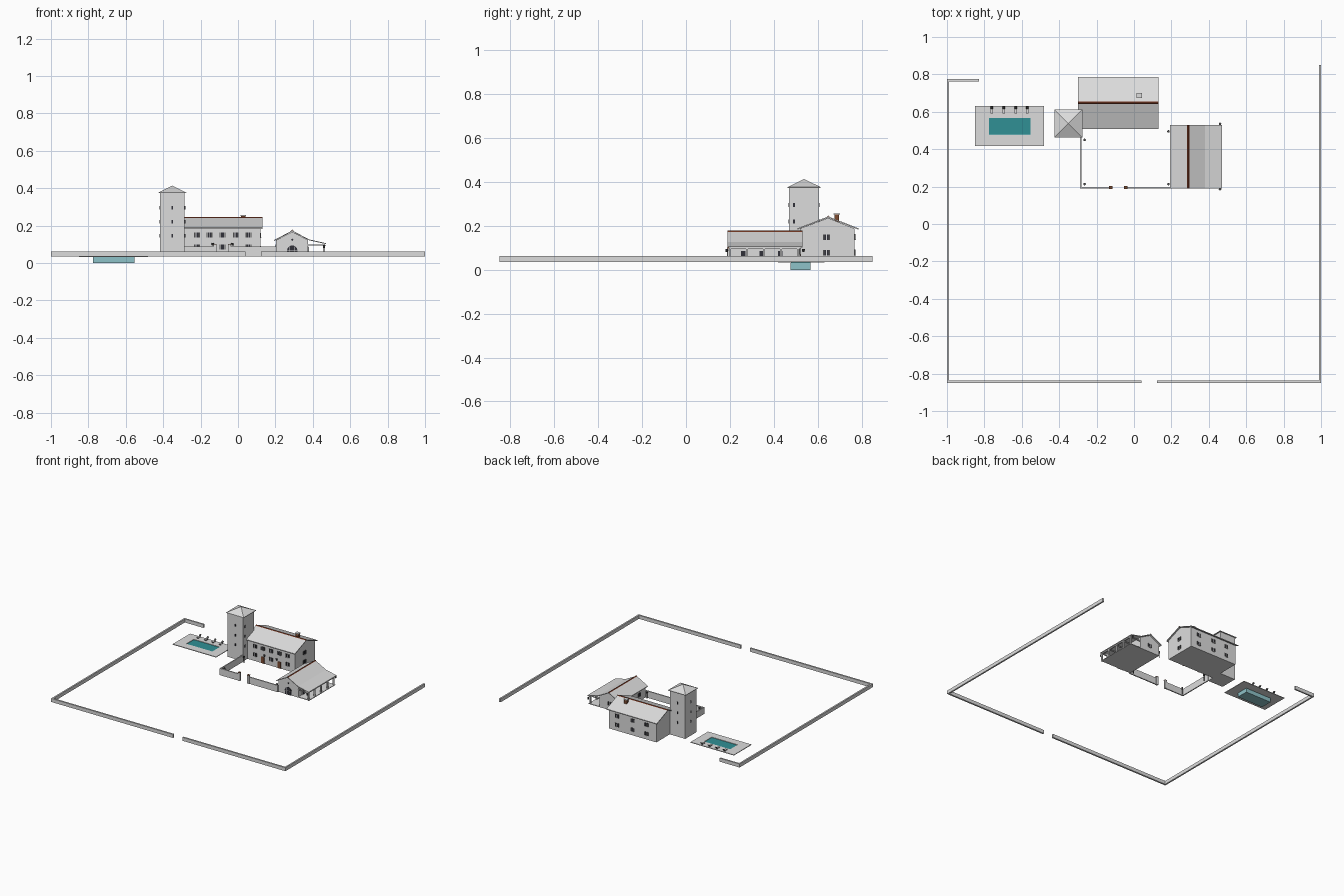
import bpy
import bmesh
import math
from mathutils import Vector

cube = bpy.data.objects.get("Cube")
if cube:
    bpy.data.objects.remove(cube, do_unlink=True)


def material(name, r, g, b):
    m = bpy.data.materials.new(name)
    m.use_nodes = True
    m.diffuse_color = (r, g, b, 1)
    m.node_tree.nodes["Principled BSDF"].inputs["Base Color"].default_value = (r, g, b, 1)
    return m


PLASTER = material("pale grey plaster", .72, .72, .72)
DARK = material("dark glass", .03, .03, .04)
WOOD = material("brown wood", .2, .07, .03)
TILE = material("red brown ridge tile", .16, .035, .015)
IRON = material("dark iron", .08, .08, .08)
WATER = material("teal water", .03, .28, .30)
BASIN = material("light teal basin", .27, .54, .58)

GROUND = .035


def finish(name, bm, mat):
    bmesh.ops.recalc_face_normals(bm, faces=bm.faces)
    mesh = bpy.data.meshes.new(name)
    bm.to_mesh(mesh)
    bm.free()
    mesh.materials.append(mat)
    ob = bpy.data.objects.new(name, mesh)
    bpy.context.collection.objects.link(ob)
    return ob


def boxes(name, mat, *extents):
    """Axis-aligned boxes given as (x0, x1, y0, y1, z0, z1), in one mesh."""
    bm = bmesh.new()
    for x0, x1, y0, y1, z0, z1 in extents:
        verts = bmesh.ops.create_cube(bm, size=1)["verts"]
        for v in verts:
            v.co = Vector((x1 if v.co.x > 0 else x0,
                           y1 if v.co.y > 0 else y0,
                           z1 if v.co.z > 0 else z0))
    return finish(name, bm, mat)


def prism(name, mat, profile, axis, start, end):
    """Extrude a (horizontal, z) profile along x or y."""
    bm = bmesh.new()
    place = (lambda h, z: (start, h, z)) if axis == "x" else (lambda h, z: (h, start, z))
    face = bm.faces.new([bm.verts.new(place(h, z)) for h, z in profile])
    moved = bmesh.ops.extrude_face_region(bm, geom=[face])["geom"]
    shift = Vector((end - start, 0, 0)) if axis == "x" else Vector((0, end - start, 0))
    bmesh.ops.translate(bm, vec=shift, verts=[v for v in moved if isinstance(v, bmesh.types.BMVert)])
    return finish(name, bm, mat)


def roof(name, line, axis, start, end, thick=.006):
    """A thin roof slab that follows a line of points."""
    under = [(h, z - thick) for h, z in reversed(line)]
    return prism(name, PLASTER, line + under, axis, start, end)


def plate(name, mat, side, plane, u, z, w, h, depth=.003):
    """A thin plate on a wall; u runs along the wall, z is the plate's middle."""
    out = depth if side in ("back", "left") else -depth
    a, b = sorted((plane - out / 2, plane + out))
    span = (u - w / 2, u + w / 2)
    ext = (*span, a, b) if side in ("front", "back") else (a, b, *span)
    return boxes(name, mat, (*ext, z - h / 2, z + h / 2))


def window(name, side, plane, u, z, w=.016, h=.026):
    plate(name + "_glass", DARK, side, plane, u, z, w, h)
    plate(name + "_mullion", PLASTER, side, plane, u, z, w * .15, h, .004)
    plate(name + "_sill", PLASTER, side, plane, u, z - h / 2 - .001, w * 1.4, .003, .006)
    for s in (-1, 1):
        plate(name + "_shutter", IRON, side, plane, u + s * w * .8, z, w * .4, h, .004)


def lamp(name, x, y, z):
    bm = bmesh.new()
    bmesh.ops.create_cone(bm, cap_ends=True, segments=8, radius1=.005, radius2=.007, depth=.014)
    bmesh.ops.translate(bm, vec=(x, y, z), verts=bm.verts)
    finish(name, bm, IRON)


# Estate boundary wall
boxes("boundary_wall", PLASTER,
      (-1, -.988, -.85, .775, GROUND, .062),
      (-1, -.83, .763, .775, GROUND, .062),
      (-1, .04, -.85, -.837, GROUND, .062),
      (.122, 1, -.85, -.837, GROUND, .062),
      (.988, 1, -.85, .85, GROUND, .062))

# Main house: gabled body, roof, ridge and chimney
prism("house_body", PLASTER,
      [(.522, GROUND), (.768, GROUND), (.768, .188), (.648, .236), (.522, .188)],
      "x", -.285, .12)
roof("house_roof", [(.508, .189), (.648, .243), (.785, .189)], "x", -.3, .13)
prism("house_ridge", TILE, [(.642, .241), (.648, .247), (.654, .241)], "x", -.3, .13)
boxes("chimney", WOOD, (.017, .041, .676, .698, .215, .252))
boxes("chimney_cap", PLASTER, (.014, .044, .673, .701, .252, .257))

for x in (-.22, -.153, -.083, -.012, .057):
    window("house_front_upper_window", "front", .522, x, .15)
for x in (-.22, -.083, .057):
    window("house_front_lower_window", "front", .522, x, .085)
for x in (-.153, -.012):
    plate("house_front_door", WOOD, "front", .522, x, .06, .026, .05)
for x in (-.2, -.083, .05):
    for z in (.15, .08):
        window("house_back_window", "back", .768, x, z)
for z in (.148, .078):
    window("house_side_window", "left", .12, .64, z)
for x in (-.135, -.03):
    lamp("house_lamp", x, .514, .1)

# Tower with pyramid roof
boxes("tower_body", PLASTER, (-.417, -.285, .47, .605, GROUND, .377))
bm = bmesh.new()
bmesh.ops.create_cone(bm, cap_ends=True, segments=4, radius1=.075 * math.sqrt(2), radius2=0, depth=.037)
for v in bm.verts:
    x, y, z = v.co
    c = math.sqrt(.5)
    on_corner = abs(abs(x) - abs(y)) < .001
    v.co = (x, y, z) if on_corner else ((x - y) * c, (x + y) * c, z)
bmesh.ops.translate(bm, vec=(-.351, .538, .395), verts=bm.verts)
finish("tower_roof", bm, PLASTER)
boxes("tower_eave", PLASTER, (-.426, -.276, .463, .613, .373, .377))
for z in (.145, .22, .295):
    for side, plane, u in (("front", .47, -.351), ("back", .605, -.351),
                           ("left", -.285, .492), ("right", -.417, .538)):
        plate("tower_slit", DARK, side, plane, u, z, .008, .018)

# Barn: gabled body with a side porch under one long roof
prism("barn_body", PLASTER,
      [(.204, GROUND), (.375, GROUND), (.375, .122), (.29, .167), (.204, .122)],
      "y", .2, .518)
roof("barn_roof", [(.192, .122), (.29, .174), (.38, .126), (.47, .106)], "y", .19, .53, .005)
prism("barn_ridge", TILE, [(.284, .172), (.29, .178), (.296, .172)], "y", .19, .53)
boxes("porch_floor", PLASTER, (.37, .468, .2, .518, GROUND, .04))
boxes("porch_beam", PLASTER, (.455, .465, .195, .523, .094, .104))
for i in range(5):
    y = .2 + i * .0775
    boxes("porch_post", PLASTER, (.455, .465, y - .005, y + .005, GROUND, .096))
    boxes("porch_rafter", PLASTER, (.375, .465, y - .003, y + .003, .093, .1))
for y in (.26, .345, .43):
    plate("barn_side_door_frame", PLASTER, "left", .375, y, .062, .03, .054, .003)
    plate("barn_side_door", DARK, "left", .375, y, .061, .02, .05, .005)
for y in (.28, .42):
    window("barn_courtyard_window", "right", .204, y, .085)
window("barn_back_window", "back", .518, .29, .085)
for y in (.186, .535):
    lamp("porch_lamp", .46, y, .088)

# Arched barn door with lattice bars, and the round vent above
arch = [(.262, GROUND), (.318, GROUND)]
for i in range(9):
    a = math.pi * i / 8
    arch.append((.29 + .028 * math.cos(a), .066 + .028 * math.sin(a)))
prism("barn_arched_door", DARK, arch, "y", .197, .201)
for u in (.276, .304):
    plate("barn_door_bar", PLASTER, "front", .197, u, .062, .002, .054, .002)
plate("barn_door_rail", PLASTER, "front", .197, .29, .066, .056, .002, .002)
vent = [(.29 + .006 * math.cos(i * math.tau / 8), .124 + .006 * math.sin(i * math.tau / 8))
        for i in range(8)]
prism("barn_vent", DARK, vent, "y", .197, .201)

# Courtyard wall and gateway
boxes("courtyard_wall", PLASTER,
      (-.289, -.281, .19, .475, GROUND, .087),
      (-.289, -.12, .19, .199, GROUND, .087),
      (-.046, .206, .19, .199, GROUND, .087))
for x in (-.124, -.045):
    boxes("gate_post", PLASTER, (x - .008, x + .008, .187, .202, GROUND, .098))
    boxes("gate_post_cap", WOOD, (x - .009, x + .009, .186, .203, .098, .101))
for x, y in ((-.264, .45), (-.264, .213), (.184, .213), (.184, .495)):
    lamp("courtyard_lamp", x, y, .08)
    boxes("courtyard_lamp_post", IRON, (x - .002, x + .002, y - .002, y + .002, GROUND, .075))

# Swimming pool and its paved deck
boxes("pool_deck", PLASTER,
      (-.85, -.775, .418, .63, .032, .037), (-.553, -.48, .418, .63, .032, .037),
      (-.775, -.553, .418, .477, .032, .037), (-.775, -.553, .568, .63, .032, .037))
boxes("pool_basin", BASIN, (-.775, -.553, .477, .568, 0, .031))
boxes("pool_water", WATER, (-.774, -.554, .478, .567, .031, .034))

# Sun loungers
for x in (-.76, -.696, -.632, -.57):
    boxes("lounger_bed", PLASTER, (x - .007, x + .007, .592, .62, .043, .046))
    boxes("lounger_legs", IRON,
          (x - .007, x + .007, .594, .597, .037, .043), (x - .007, x + .007, .615, .618, .037, .043))
    prism("lounger_back", IRON, [(.615, .045), (.618, .043), (.632, .055), (.629, .057)],
          "x", x - .007, x + .007)
